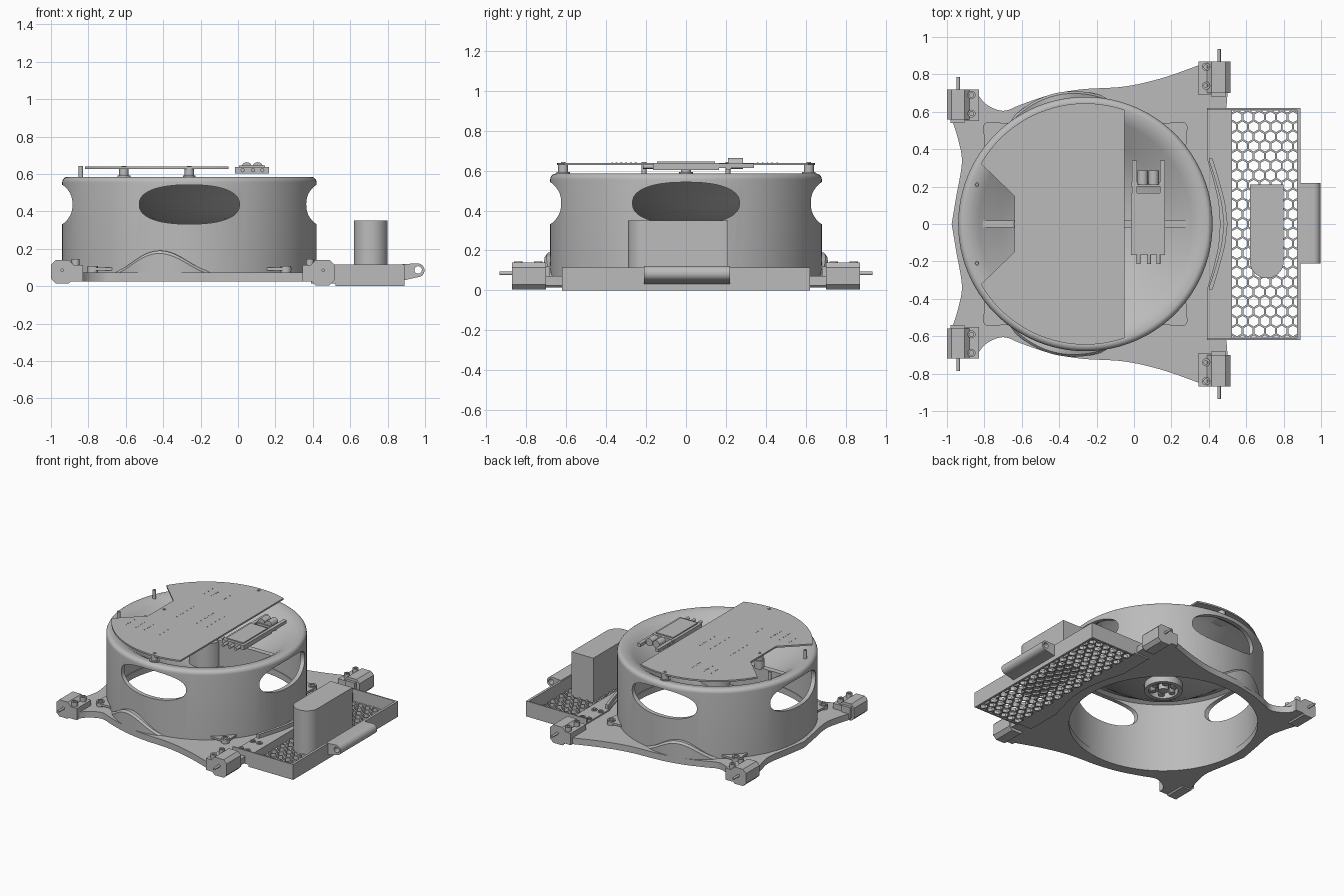
import bpy, bmesh
from math import sin, cos, pi, radians, copysign
from mathutils import Vector, Matrix

old = bpy.data.objects.get("Cube")
if old:
    bpy.data.objects.remove(old, do_unlink=True)

GREY = (0.5, 0.5, 0.5, 1)
grey = bpy.data.materials.new("plain grey")
grey.use_nodes = True
grey.diffuse_color = GREY
grey.node_tree.nodes["Principled BSDF"].inputs["Base Color"].default_value = GREY
CX = -0.26          # drum centre along x
parts = []


def finish(name, bm):
    bmesh.ops.recalc_face_normals(bm, faces=bm.faces)
    me = bpy.data.meshes.new(name)
    bm.to_mesh(me)
    bm.free()
    me.materials.append(grey)
    ob = bpy.data.objects.new(name, me)
    bpy.context.collection.objects.link(ob)
    parts.append(ob)
    return ob


def loft(name, rings, closed=False):
    """Skin equal-length rings; cap the ends unless the loft is closed."""
    bm = bmesh.new()
    vs = [[bm.verts.new(p) for p in r] for r in rings]
    n = len(vs[0])
    for a, b in zip(vs, vs[1:] + ([vs[0]] if closed else [])):
        for i in range(n):
            bm.faces.new((a[i], a[(i + 1) % n], b[(i + 1) % n], b[i]))
    if not closed:
        bm.faces.new(vs[0])
        bm.faces.new(vs[-1])
    return finish(name, bm)


def prism(name, pts, a, b, axis="z"):
    place = {"z": lambda p, h: (p[0], p[1], h), "y": lambda p, h: (p[0], h, p[1]),
             "x": lambda p, h: (h, p[0], p[1])}[axis]
    return loft(name, [[place(p, h) for p in pts] for h in (a, b)])


def box(name, x, y, z):
    return prism(name, [(x[0], y[0]), (x[1], y[0]), (x[1], y[1]), (x[0], y[1])], *z)


def arc(c, r, a0, a1, n):
    return [(c[0] + r * cos(radians(a0 + (a1 - a0) * i / n)),
             c[1] + r * sin(radians(a0 + (a1 - a0) * i / n))) for i in range(n + 1)]


def cyl(name, c, r, a, b, axis="z", n=24):
    return prism(name, arc(c, r, 0, 360, n)[:-1], a, b, axis)


def lathe(name, prof, c=(CX, 0), n=96):
    return loft(name, [[(c[0] + r * cos(2 * pi * k / n), c[1] + r * sin(2 * pi * k / n), z)
                        for r, z in prof] for k in range(n)], closed=True)


def tube(name, c, ri, ro, a, b, n=20):
    return lathe(name, [(ri, a), (ro, a), (ro, b), (ri, b)], c, n)


def smooth_path(pts, steps=6):
    """Catmull-Rom curve through the points."""
    p = [Vector(q) for q in [pts[0]] + pts + [pts[-1]]]
    out = []
    for a, b, c, d in zip(p, p[1:], p[2:], p[3:]):
        for i in range(steps):
            t = i / steps
            out.append(tuple(0.5 * (2 * b + (c - a) * t + (2 * a - 5 * b + 4 * c - d) * t * t
                                    + (3 * b - a - 3 * c + d) * t ** 3)))
    return out + [pts[-1]]


def mirrored(half):
    """Close an outline that starts and ends on y = 0."""
    return half + [(x, -y) for x, y in half[-2:0:-1]]


def cut(ob, cutter):
    m = ob.modifiers.new("cut", "BOOLEAN")
    m.operation, m.solver, m.object = "DIFFERENCE", "EXACT", cutter
    bpy.context.view_layer.objects.active = ob
    bpy.ops.object.modifier_apply(modifier=m.name)
    parts.remove(cutter)
    bpy.data.objects.remove(cutter, do_unlink=True)


# Base plate with a round opening
left = smooth_path([(-.975, 0), (-.95, .15), (-.92, .33), (-.94, .45), (-.97, .55)])
back = smooth_path([(-.84, .7), (-.79, .64), (-.7, .605), (-.6, .64), (-.45, .69),
                    (-.28, .72), (-.05, .735), (.15, .78), (.35, .85)])
right = smooth_path([(.5, .7), (.49, .6), (.45, .4), (.44, .25), (.46, .12), (.47, 0)])
plate = prism("base_plate", mirrored(left + [(-.97, .7)] + back + [(.5, .85)] + right), .025, .072)
cut(plate, cyl("opening", (CX, 0), .64, 0, .2, n=96))

# Drum: thin wall, rounded lip and dished top in one lathe profile
lip = arc((.65, .555), .03, 0, 90, 6)
drum = lathe("drum", [(.645, .03), (.68, .03)] + lip + [
    (.61, .58), (.57, .557), (.45, .47), (.36, .415), (.27, .375), (.1, .34), (.02, .335),
    (.02, .32), (.1, .325), (.27, .36), (.36, .4), (.45, .455), (.57, .54), (.62, .56), (.65, .545)])
for k in range(4):
    outline = []
    for i in range(48):
        c, s = cos(2 * pi * i / 48), sin(2 * pi * i / 48)
        outline.append((.268 * copysign(abs(c) ** .85, c), .437 + .105 * copysign(abs(s) ** .85, s)))
    window = prism("window", outline, .572, .8, "x")
    window.matrix_world = Matrix.Translation((CX, 0, 0)) @ Matrix.Rotation(k * pi / 2, 4, "Z")
    bpy.context.view_layer.update()
    cut(drum, window)

# Hub above and motor below the dish, with two ribs
cyl("hub_column", (CX, 0), .12, .33, .53, n=40)
tube("motor_ring", (CX, 0), .1, .13, .28, .345, 40)
cyl("motor_shaft", (CX, 0), .035, .28, .34)
for k in range(6):
    a = k * pi / 3
    cyl("motor_coil", (CX + .075 * cos(a), .075 * sin(a)), .022, .29, .34, n=10)
for s in (1, -1):
    prism("dish_rib", [(CX + s * x, z) for x, z in ((.1, .33), (.27, .37), (.45, .465), (.56, .54), (.1, .54))],
          -.02, .02, "y")

# Side bulges that hug the drum
for s in (1, -1):
    rings = []
    for i in range(33):
        t = i / 32
        a, w = radians(78 + 50 * t), sin(pi * t)
        c, d, h = cos(a), s * sin(a), .075 + .115 * w * w
        ro = .682 + .035 * w
        rings.append([(CX + r * c, r * d, z) for r, z in ((.66, .05), (ro, .05), (ro, h - .015), (ro - .012, h), (.66, h))])
    loft("wheel_bulge", rings)

# Mounting tabs at the four diagonals
for k in range(4):
    a = 45 + 90 * k
    at = lambda r, t: (CX + r * cos(radians(a)) - t * sin(radians(a)), r * sin(radians(a)) + t * cos(radians(a)))
    tip = arc(at(.73, 0), .03, a - 60, a + 60, 8)
    prism("mount_tab", [at(.66, -.1)] + tip + [at(.66, .1)], .085, .1)
    tube("tab_ring", at(.73, 0), .017, .028, .07, .108)

# Corner brackets with axle pins and screws
for s in (1, -1):
    for name, x0, x1, y0, y1, fx, pin, sx, zb in (
            ("front_bracket", -1, -.88, .56, .72, (-.9, -.83), -.94, -.868, .015),
            ("rear_bracket", .39, .515, .70, .87, (.345, .41), .455, .385, .005)):
        c = .025
        prism(name, [(x0 + c, zb), (x1 - c, zb), (x1, zb + c), (x1, .14 - c), (x1 - c, .14),
                     (x0 + c, .14), (x0, .14 - c), (x0, zb + c)], s * y0, s * y1, "y")
        box(name + "_flange", fx, (s * (y0 - .01), s * y1), (.025, .112))
        box(name + "_lug", (pin - .04, pin + .035), (s * (y0 - .02), s * y0), (.04, .12))
        cyl(name + "_pin", (pin, .085), .009, s * (y0 - .01), s * (y1 + .065), "y", 14)
        for y in (y1 - .03, y1 - .13):
            tube(name + "_screw", (sx, s * y), .011, .021, .1, .145)

# Tray: curved mounting strip, thin walls and a honeycomb floor
inner = smooth_path([(.46, 0), (.45, .12), (.42, .25), (.39, .35)]) + [(.39, .62), (.525, .62), (.525, 0)]
prism("tray_strip", mirrored(inner), .015, .082)
lip_in = smooth_path([(.5, 0), (.485, .12), (.45, .25), (.42, .35)])
prism("strip_ridge", mirrored(lip_in + [(.40, .35)] + smooth_path([(.40, .34), (.43, .25), (.465, .12), (.48, 0)])),
      .07, .112)
for s in (1, -1):
    box("tray_side", (.39, .89), (s * .61, s * .62), (.02, .115))
    for x in (.415, .468):
        for y in (.555, .415):
            tube("strip_screw", (x, s * y), .011, .02, .08, .09)
box("tray_end", (.872, .89), (-.62, .62), (.02, .115))

bm = bmesh.new()
W, R = .06, .06 / 3 ** .5
for row in range(-12, 13):
    for col in range(8):
        cx, cy = .52 + W * (col + .5 * (row % 2)), row * R * 1.5
        rims = [[bm.verts.new((cx + r * sin(k * pi / 3), cy + r * cos(k * pi / 3), z)) for k in range(6)]
                for r, z in ((R, .002), (R, .025), (R - .006, .025), (R - .006, .002))]
        for a, b in zip(rims[1:], rims[2:] + rims[:1]):
            for k in range(6):
                bm.faces.new((a[k], a[(k + 1) % 6], b[(k + 1) % 6], b[k]))
for co, no in (((.885, 0, 0), (1, 0, 0)), ((.52, 0, 0), (-1, 0, 0)),
               ((0, .618, 0), (0, 1, 0)), ((0, -.618, 0), (0, -1, 0))):
    bmesh.ops.bisect_plane(bm, geom=bm.verts[:] + bm.edges[:] + bm.faces[:],
                           plane_co=co, plane_no=no, clear_outer=True)
finish("honeycomb_floor", bm)
for s in (1, -1):
    box("floor_edge", (.52, .89), (s * .608, s * .62), (0, .025))
box("floor_end", (.875, .89), (-.62, .62), (0, .025))

# Rounded-end block on the tray
prism("tray_block", [(.80, .21), (.62, .21)] + arc((.71, -.2), .09, 180, 360, 24), .015, .35)

# Hinge barrel on the tray end
barrel = prism("hinge_barrel", [(.88, .03)] + arc((.96, .085), .037, -90, 90, 16) + [(.88, .118)], -.21, .22, "y")
cut(barrel, cyl("bore", (.963, .087), .02, -.3, .3, "y"))

# Circuit board: clipped disc with a notch, on posts
edge = arc((CX, 0), .645, 71, 150, 40)
prism("circuit_board", edge + [(-.64, .15), (-.64, -.15)] + [(x, -y) for x, y in edge[::-1]], .627, .639)
for x, y in ((CX, .615), (CX, -.615), (-.61, 0), (-.84, .21), (-.84, -.21)):
    if x > -.8:
        cyl("board_post", (x, y), .025, .53 if y == 0 else .57, .628)
        cyl("post_foot", (x, y), .034, .53 if y == 0 else .57, .592)
    tube("board_screw", (x, y), .006, .012, .57, .642, 12)
for x, y0, n in ((-.53, .36, 5), (-.47, .36, 5), (-.37, .36, 5), (-.47, -.05, 9), (-.30, -.08, 10),
                 (-.21, -.06, 9), (-.68, -.35, 5), (-.6, -.37, 6), (-.53, -.37, 6), (-.4, -.35, 5)):
    for i in range(n):
        cyl("board_pad", (x, y0 + i * .024), .004, .638, .641, n=6)

# Small module beside the board
box("module_body", (-.015, .165), (-.165, .165), (.603, .637))
box("module_cover", (.005, .145), (-.145, .145), (.63, .645))
for x in (.003, .152):
    box("module_prong", (x - .013, x + .013), (.16, .34), (.612, .635))
box("module_bridge", (-.015, .165), (.2, .225), (.605, .63))
for x in (.047, .105):
    cyl("module_can", (x, .635), .028, .21, .285, "y", 20)
for x in (.025, .08, .13):
    cyl("module_pin", (x, .62), .011, -.215, -.16, "y", 12)

bpy.ops.object.select_all(action="DESELECT")
for ob in parts:
    ob.select_set(True)
bpy.context.view_layer.objects.active = drum
bpy.ops.object.shade_smooth_by_angle(angle=radians(32))
